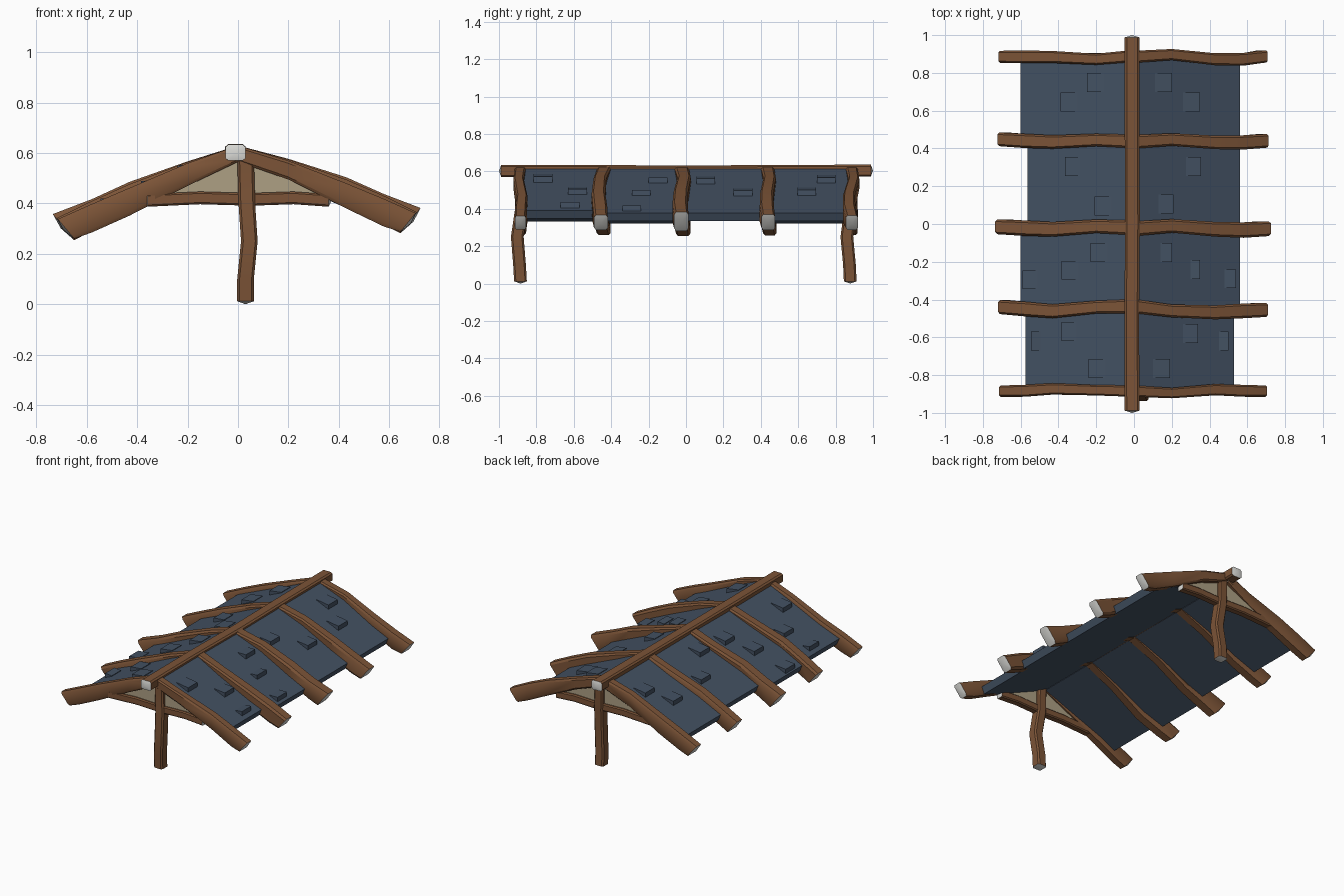
import bpy, bmesh
from mathutils import Vector as V

if "Cube" in bpy.data.objects:
    bpy.data.objects.remove(bpy.data.objects["Cube"])


def material(name, rgb):
    m = bpy.data.materials.new(name)
    m.diffuse_color = (*rgb, 1)
    m.use_nodes = True
    m.node_tree.nodes["Principled BSDF"].inputs["Base Color"].default_value = m.diffuse_color
    return m


WOOD = material("brown wood", (0.20, 0.088, 0.038))
CUT = material("pale cut wood", (0.72, 0.72, 0.69))
SLATE = material("slate blue", (0.056, 0.082, 0.122))
PLASTER = material("tan plaster", (0.42, 0.35, 0.23))


def finish(bm, name, mats, angle=0.6):
    bmesh.ops.recalc_face_normals(bm, faces=bm.faces)
    me = bpy.data.meshes.new(name)
    bm.to_mesh(me)
    bm.free()
    for m in mats:
        me.materials.append(m)
    ob = bpy.data.objects.new(name, me)
    bpy.context.collection.objects.link(ob)
    bpy.ops.object.select_all(action='DESELECT')
    ob.select_set(True)
    bpy.context.view_layer.objects.active = ob
    bpy.ops.object.shade_smooth_by_angle(angle=angle)
    return ob


def beam(name, sections, tip=0.012):
    """Loft chamfered rectangles (centre, half side u, half side v); pale domed ends."""
    bm = bmesh.new()
    c = 0.72
    shape = [(1, c), (c, 1), (-c, 1), (-1, c), (-1, -c), (-c, -1), (c, -1), (1, -c)]
    secs = [tuple(V(p) for p in s) for s in sections]
    rings = [[bm.verts.new(p + u * a + v * b) for a, b in shape] for p, u, v in secs]
    for r, s in zip(rings, rings[1:]):
        for i in range(8):
            bm.faces.new((r[i], r[i - 1], s[i - 1], s[i]))
    for ring, end, nxt in ((rings[0], secs[0], secs[1]), (rings[-1], secs[-1], secs[-2])):
        point = bm.verts.new(end[0] + (end[0] - nxt[0]).normalized() * tip)
        for i in range(8):
            bm.faces.new((ring[i - 1], ring[i], point)).material_index = 1
    return finish(bm, name, [WOOD, CUT])


def prism(name, profile, y0, y1, mat):
    """Extrude an x-z profile along y."""
    bm = bmesh.new()
    f = bm.faces.new([bm.verts.new((x, y0, z)) for x, z in profile])
    ext = bmesh.ops.extrude_face_region(bm, geom=[f])["geom"]
    bmesh.ops.translate(bm, vec=(0, y1 - y0, 0),
                        verts=[g for g in ext if isinstance(g, bmesh.types.BMVert)])
    return finish(bm, name, [mat], 0.3)


# Ridge beam
beam("ridge_beam", [((x, y, z), (0.039, 0, 0), (0, 0, 0.032)) for x, y, z in
                    [(-0.010, -0.988, 0.602), (-0.012, -0.5, 0.602), (-0.008, 0, 0.599),
                     (-0.010, 0.45, 0.602), (-0.010, 0.988, 0.604)]])

# Crooked rafters: sideways (y) path at each station, bulge and end lift per pair
STATIONS = (0.0, 0.2, 0.43, 0.58)
TOP = {1: (0.630, 0.570, 0.480, 0.418, (0.705, 0.362)),
       -1: (0.630, 0.560, 0.462, 0.398, (0.715, 0.338))}
LOW = {1: (0.565, 0.495, 0.380, 0.308, (0.645, 0.288)),
       -1: (0.565, 0.470, 0.352, 0.285, (0.650, 0.260))}
RAFTERS = [  # right path, left path, bulge, end lift, half width
    ((-.885, -.895, -.877, -.883, -.885), (-.885, -.880, -.873, -.883, -.885), 0, 0, .030),
    ((-.435, -.460, -.468, -.460, -.455), (-.435, -.440, -.462, -.450, -.440), .015, .004, .037),
    ((-.025, -.010, -.028, -.032, -.025), (-.020, -.012, -.028, -.022, -.015), .024, .020, .039),
    ((.435, .447, .432, .432, .440), (.437, .445, .434, .440, .448), .018, .008, .036),
    ((.885, .897, .872, .872, .887), (.890, .872, .884, .885, .885), .008, .003, .032),
]
for n, (right, left, bulge, lift, hw) in enumerate(RAFTERS):
    for side, path, word in ((1, right, "right"), (-1, left, "left")):
        secs = []
        for i, y in enumerate(path):
            if i < 4:
                k = (0, 0.3, 1, 0.8)[i] * bulge
                hi, lo = V((STATIONS[i], 0, TOP[side][i] + k)), V((STATIONS[i], 0, LOW[side][i] + k / 3))
            else:
                hi = V((TOP[side][4][0] + lift, 0, TOP[side][4][1] + lift))
                lo = V((LOW[side][4][0], 0, LOW[side][4][1] - lift * 0.3))
            mid, half = (hi + lo) / 2, (hi - lo) / 2
            wide = hw * (1.0, 0.92, 1.0, 1.05, 1.0)[i]
            secs.append(((side * mid.x, y, mid.z), (0, wide, 0), (side * half.x, 0, half.z)))
        beam(f"{word}_rafter_{n + 1}", secs)

# Roof slabs between the rafters
PITCH = {1: (0.625, 0.44), -1: (0.622, 0.425)}


def roof_z(side, x):
    return PITCH[side][0] - PITCH[side][1] * x


BAYS = [(-.88, -.45, .53, .575), (-.45, -.02, .56, .60), (-.02, .44, .56, .565), (.44, .88, .56, .60)]
for n, (y0, y1, xr, xl) in enumerate(BAYS):
    for side, xe, word in ((1, xr, "right"), (-1, xl, "left")):
        pts = [(0.0, roof_z(side, 0)), (xe, roof_z(side, xe)),
               (xe - 0.02, roof_z(side, xe) - 0.045), (0.0, roof_z(side, 0) - 0.055)]
        prism(f"{word}_roof_slab_{n + 1}", [(side * x, z) for x, z in pts], y0, y1, SLATE)

# Raised shingles: wedges with a lip on the downhill side (lip x, y centre, length)
SHINGLES = {1: [(.20, .75, .09), (.35, .645, .09), (.355, .305, .08), (.21, .105, .08), (.20, -.15, .06),
                (.35, -.24, .05), (.54, -.29, .06), (.34, -.58, .08), (.50, -.62, .05), (.19, -.765, .09)],
            -1: [(.25, .75, .09), (.39, .645, .09), (.365, .305, .08), (.21, .095, .09), (.23, -.15, .09),
                 (.385, -.245, .09), (.59, -.295, .08), (.385, -.57, .08), (.545, -.62, .05), (.24, -.765, .09)]}
for side, items in SHINGLES.items():
    for n, (x, y, length) in enumerate(items):
        z = roof_z(side, x)
        pts = [(x, z - 0.01), (x, z + 0.03), (x - length, roof_z(side, x - length) + 0.004),
               (x - length, roof_z(side, x - length) - 0.01)]
        prism(f"shingle_{'right' if side > 0 else 'left'}_{n + 1}",
              [(side * a, b) for a, b in pts], y - 0.05, y + 0.05, SLATE)

# Gable ends: post, cross beam and plaster panel
POST_X = ((.012, .030), (.10, .030), (.25, .045), (.40, .035), (.58, .030))
POST_Y = {-1: (-.885, -.890, -.902, -.880, -.880), 1: (.878, .874, .860, .880, .880)}
for end, word in ((-1, "front"), (1, "back")):
    secs = [((x, POST_Y[end][i], z), (0.033, 0, 0), (0, 0.034, 0)) for i, (z, x) in enumerate(POST_X)]
    beam(word + "_post", secs)
    beam(word + "_cross_beam", [((x, end * 0.88, z), (0, 0.025, 0), (0, 0, 0.025)) for x, z in
                                [(-.36, .412), (-.15, .422), (.05, .416), (.22, .422), (.36, .412)]])
    prism(word + "_gable_panel", [(-.36, .415), (.38, .415), (.0, .59)],
          end * 0.88 - 0.01, end * 0.88 + 0.01, PLASTER)
